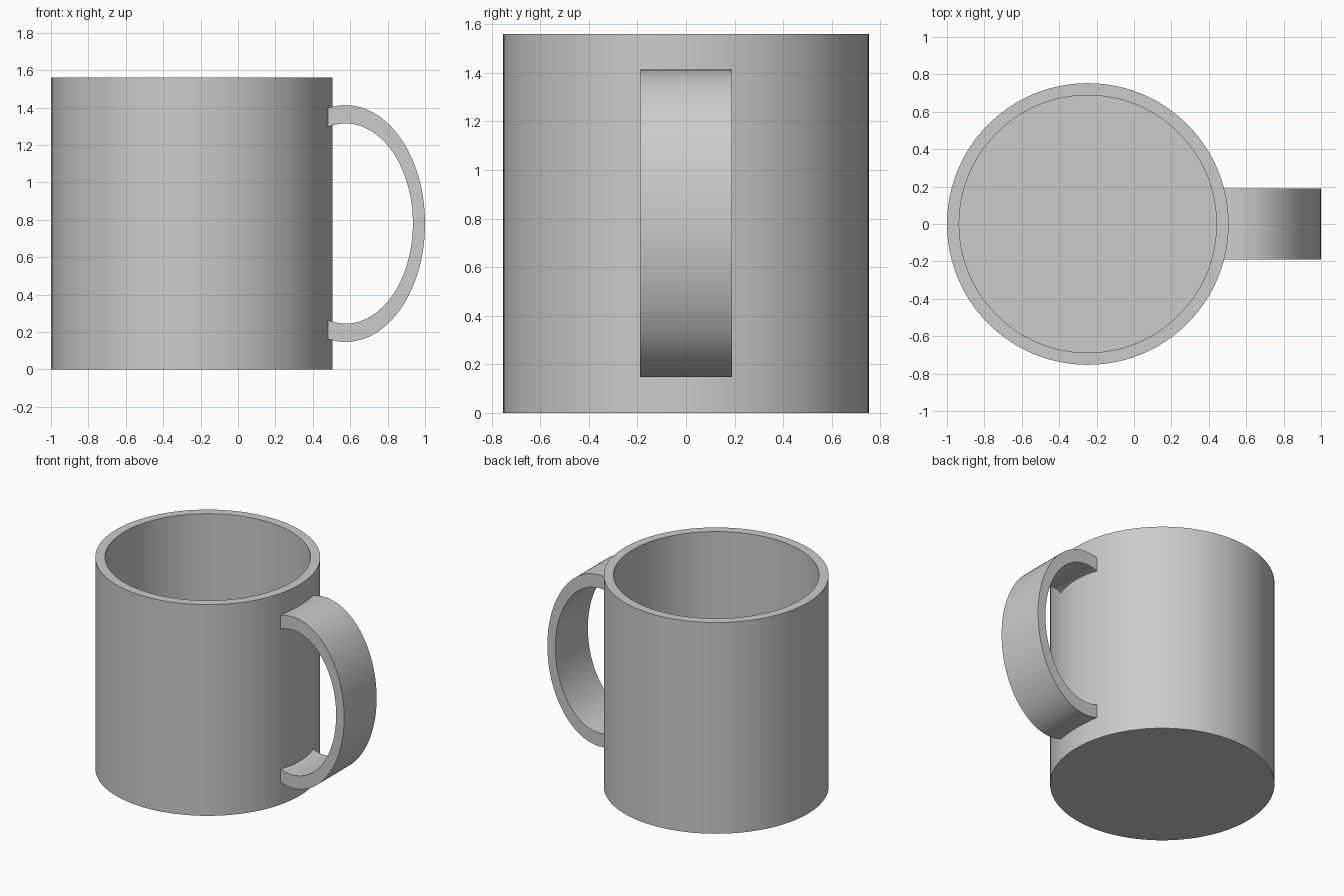
import bpy, bmesh, math
from mathutils import Vector

if "Cube" in bpy.data.objects:
    bpy.data.objects.remove(bpy.data.objects["Cube"], do_unlink=True)

CENTRE_X, RADIUS, INNER, HEIGHT, FLOOR = -0.247, 0.753, 0.688, 1.56, 0.065

grey = bpy.data.materials.new("grey ceramic")
grey.use_nodes = True
colour = (0.6, 0.6, 0.6, 1)
grey.diffuse_color = colour
grey.node_tree.nodes["Principled BSDF"].inputs["Base Color"].default_value = colour


def finish(name, bm):
    """Turn a bmesh into a smooth object with sharp edges kept."""
    bmesh.ops.remove_doubles(bm, verts=bm.verts, dist=1e-4)
    bmesh.ops.recalc_face_normals(bm, faces=bm.faces)
    mesh = bpy.data.meshes.new(name)
    bm.to_mesh(mesh)
    bm.free()
    mesh.materials.append(grey)
    obj = bpy.data.objects.new(name, mesh)
    bpy.context.collection.objects.link(obj)
    bpy.ops.object.select_all(action="DESELECT")
    obj.select_set(True)
    bpy.context.view_layer.objects.active = obj
    bpy.ops.object.shade_smooth_by_angle(angle=math.radians(30))
    return obj


# Cup: wall and floor profile turned about the vertical axis
bm = bmesh.new()
profile = [(0, 0), (RADIUS, 0), (RADIUS, HEIGHT), (INNER, HEIGHT), (INNER, FLOOR), (0, FLOOR)]
verts = [bm.verts.new((r, 0, z)) for r, z in profile]
edges = [bm.edges.new(pair) for pair in zip(verts, verts[1:])]
bmesh.ops.spin(bm, geom=verts + edges, cent=(0, 0, 0), axis=(0, 0, 1),
               angle=math.tau, steps=96)
cup = finish("cup", bm)
cup.location.x = CENTRE_X

# Handle: flat band between two ellipses, its ends buried in the wall
HANDLE_X, HANDLE_Z, END_X, HALF_WIDTH, STEPS = 0.575, 0.78, 0.46, 0.19, 64


def arc(rx, rz):
    limit = math.acos((END_X - HANDLE_X) / rx)
    angles = [limit * (1 - 2 * i / STEPS) for i in range(STEPS + 1)]
    return [Vector((HANDLE_X + rx * math.cos(a), -HALF_WIDTH, HANDLE_Z + rz * math.sin(a)))
            for a in angles]


bm = bmesh.new()
outer = [bm.verts.new(p) for p in arc(0.425, 0.633)]
inner = [bm.verts.new(p) for p in arc(0.36, 0.535)]
side = [bm.faces.new((outer[i], outer[i + 1], inner[i + 1], inner[i])) for i in range(STEPS)]
band = bmesh.ops.extrude_face_region(bm, geom=side, use_keep_orig=True)
moved = [g for g in band["geom"] if isinstance(g, bmesh.types.BMVert)]
bmesh.ops.translate(bm, verts=moved, vec=(0, 2 * HALF_WIDTH, 0))
finish("handle", bm)
